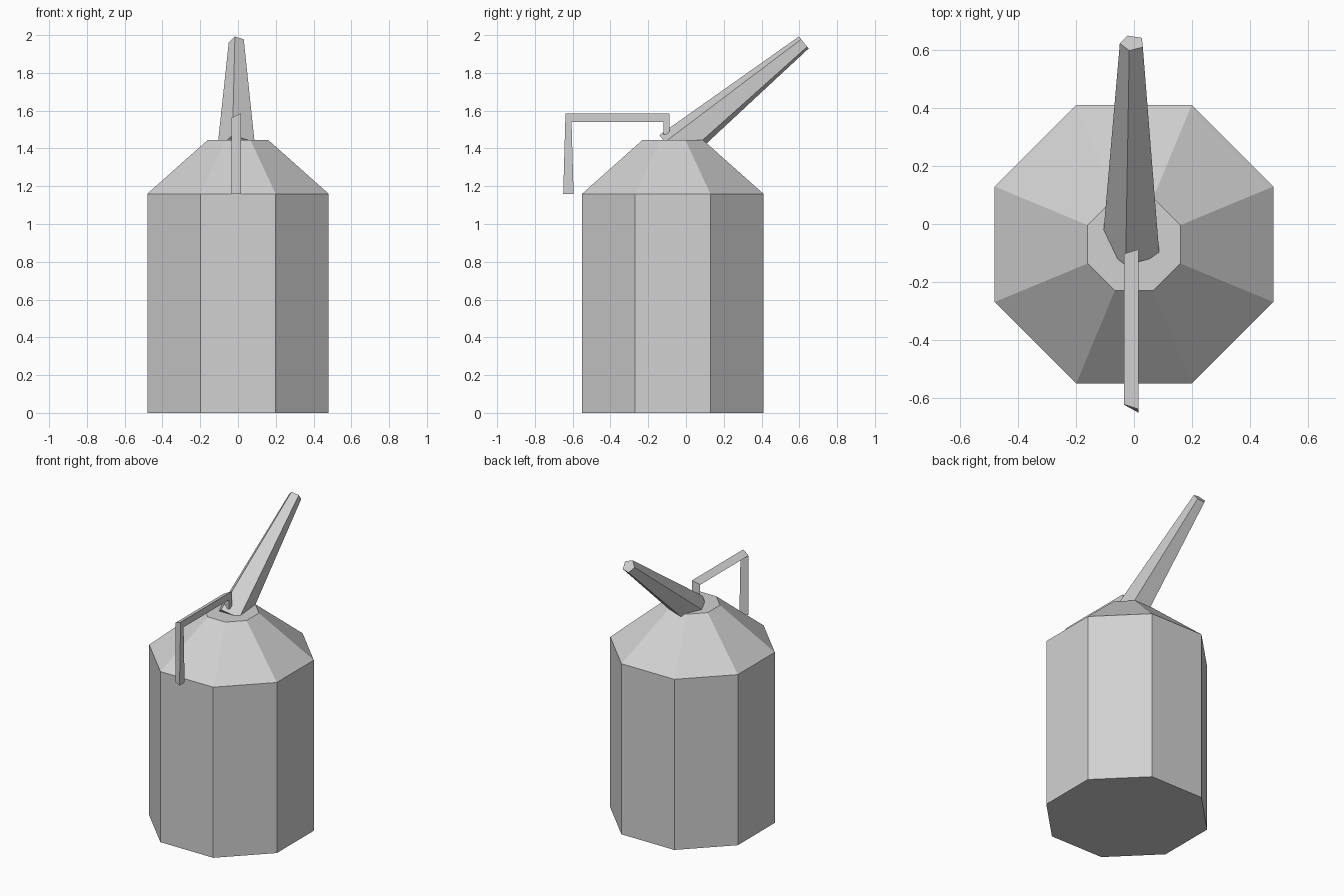
import bpy, math
from mathutils import Vector

if "Cube" in bpy.data.objects:
    bpy.data.objects.remove(bpy.data.objects["Cube"])

metal = bpy.data.materials.new("plain_grey")
metal.diffuse_color = (0.64, 0.64, 0.64, 1)
metal.use_nodes = True
metal.node_tree.nodes["Principled BSDF"].inputs["Base Color"].default_value = metal.diffuse_color


def loft(name, rings):
    """Skin a list of equal-length rings and cap both ends."""
    n = len(rings[0])
    verts = [p for r in rings for p in r]
    faces = [(k * n + i, k * n + (i + 1) % n, (k + 1) * n + (i + 1) % n, (k + 1) * n + i)
             for k in range(len(rings) - 1) for i in range(n)]
    faces += [tuple(reversed(range(n))), tuple(range(len(verts) - n, len(verts)))]
    mesh = bpy.data.meshes.new(name)
    mesh.from_pydata(verts, [], faces)
    mesh.materials.append(metal)
    obj = bpy.data.objects.new(name, mesh)
    bpy.context.collection.objects.link(obj)
    # consistent outward normals
    bpy.context.view_layer.objects.active = obj
    obj.select_set(True)
    bpy.ops.object.mode_set(mode='EDIT')
    bpy.ops.mesh.select_all(action='SELECT')
    bpy.ops.mesh.normals_make_consistent(inside=False)
    bpy.ops.object.mode_set(mode='OBJECT')
    obj.select_set(False)
    return obj


def ring(center, radius, sides, start, u, v):
    """Regular polygon in the plane of u and v."""
    angles = [math.radians(start + 360 * i / sides) for i in range(sides)]
    return [Vector(center) + radius * (math.cos(a) * u + math.sin(a) * v) for a in angles]


X, Y = Vector((1, 0, 0)), Vector((0, 1, 0))

# Eight-sided can with a sloping shoulder and flat top
to_corner = 1 / math.cos(math.pi / 8)
loft("can_body", [ring((0, -0.07, z), apothem * to_corner, 8, 22.5, X, Y)
                  for z, apothem in ((0, 0.48), (1.16, 0.48), (1.445, 0.16))])

# Five-sided tapered spout, tilted up towards the back
base, tip = Vector((-0.003, -0.076, 1.39)), Vector((-0.006, 0.624, 1.96))
axis = (tip - base).normalized()
up = X.cross(axis).normalized()
loft("spout", [ring(base, 0.107, 5, 32, X, up), ring(tip, 0.043, 5, 32, X, up)])

# Three-sided bent handle: outer and inner (y, z) points along the path
path = [((-0.65, 1.16), (-0.595, 1.16)),
        ((-0.638, 1.586), (-0.606, 1.54)),
        ((-0.087, 1.586), (-0.119, 1.54)),
        ((-0.087, 1.475), (-0.119, 1.475))]
loft("handle", [[Vector((0.015, *o)), Vector((0.015, *i)),
                 Vector((-0.035, (o[0] + i[0]) / 2, (o[1] + i[1]) / 2))]
                for o, i in path])
